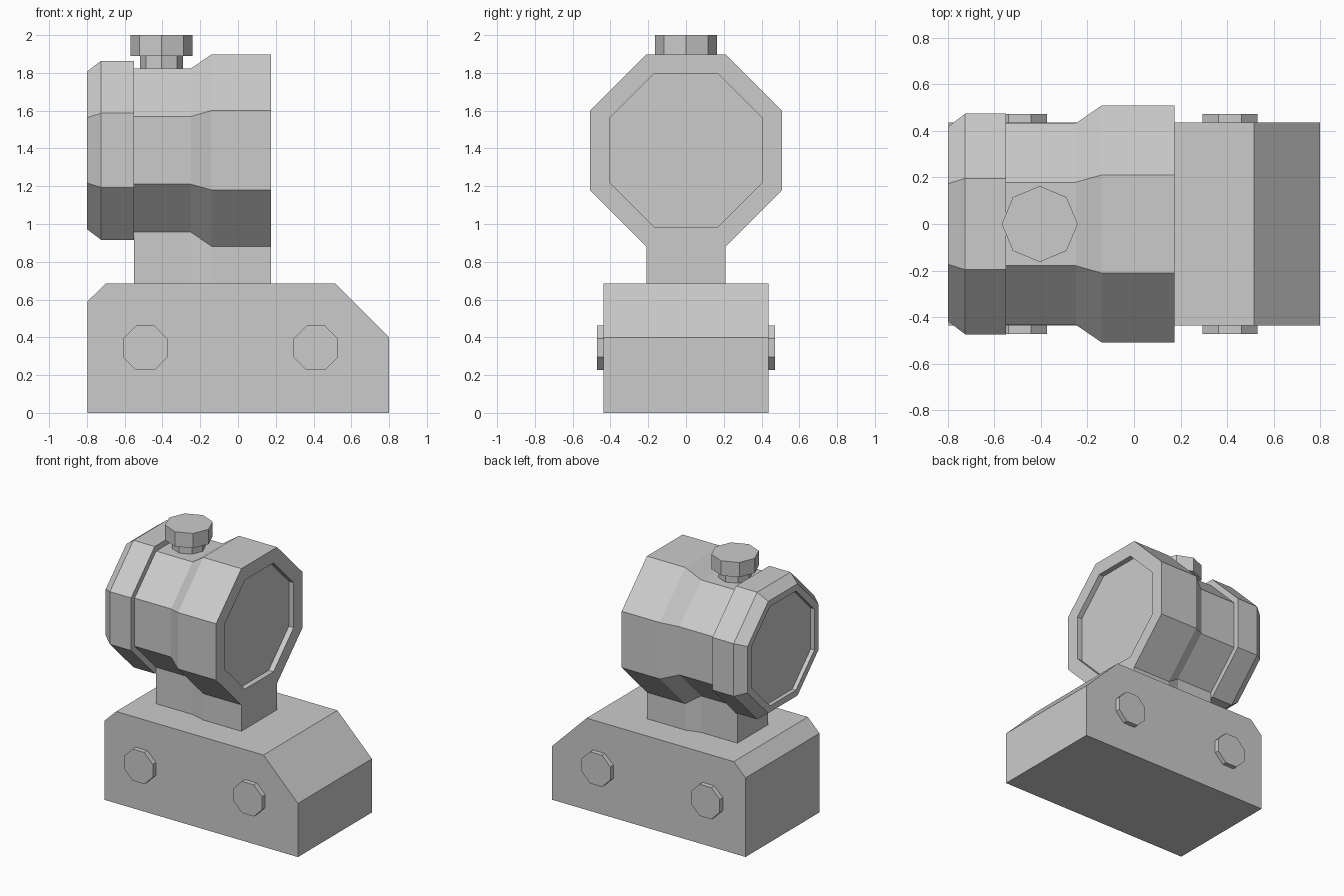
import bpy
import bmesh
import math

cube = bpy.data.objects.get("Cube")
if cube:
    bpy.data.objects.remove(cube, do_unlink=True)

grey = bpy.data.materials.new("plain_grey")
grey.use_nodes = True
grey.diffuse_color = (0.6, 0.6, 0.6, 1)
grey.node_tree.nodes["Principled BSDF"].inputs["Base Color"].default_value = grey.diffuse_color

SIDES = 8
FLAT = math.cos(math.pi / SIDES)  # flat distance / corner radius


def loft(name, rings, cap_end=True):
    """Join matching loops of points into a flat-faced solid."""
    bm = bmesh.new()
    loops = [[bm.verts.new(p) for p in ring] for ring in rings]
    for a, b in zip(loops, loops[1:]):
        for i in range(len(a)):
            j = (i + 1) % len(a)
            bm.faces.new((a[i], a[j], b[j], b[i]))
    bm.faces.new(loops[0])
    if cap_end:
        bm.faces.new(loops[-1])
    bmesh.ops.recalc_face_normals(bm, faces=bm.faces)
    mesh = bpy.data.meshes.new(name)
    bm.to_mesh(mesh)
    bm.free()
    mesh.materials.append(grey)
    obj = bpy.data.objects.new(name, mesh)
    bpy.context.collection.objects.link(obj)
    return obj


def octagon(radius, turn=0.5):
    """Corner pairs; half a step of turn puts flats on the axes."""
    angles = [(i + turn) * math.tau / SIDES for i in range(SIDES)]
    return [(radius * math.cos(a), radius * math.sin(a)) for a in angles]


# Base block with sloped ends
outline = [(-0.797, 0), (0.8, 0), (0.8, 0.4), (0.515, 0.685), (-0.7, 0.685), (-0.797, 0.59)]
loft("base", [[(x, y, z) for x, z in outline] for y in (-0.436, 0.436)])

# Sight tube: (position along x, flat distance), with a recessed lens at each end
AXIS_Z = 1.39
tube = [(-0.77, 0.37), (-0.8, 0.37), (-0.8, 0.417), (-0.725, 0.474), (-0.55, 0.474),
        (-0.55, 0.433), (-0.25, 0.433), (-0.14, 0.508), (0.175, 0.508),
        (0.175, 0.406), (0.135, 0.406)]
loft("sight_tube", [[(x, y, z + AXIS_Z) for y, z in octagon(d / FLAT)] for x, d in tube])

# Neck follows the underside of the tube
stations = [(-0.55, 0.433), (-0.25, 0.433), (-0.14, 0.508), (0.175, 0.508)]
slope = math.tan(math.pi / SIDES)
right = [(x, -d * slope, AXIS_Z - d) for x, d in stations]
plan = right + [(x, -y, z) for x, y, z in reversed(right)]
loft("neck", [[(x, y, 0.685) for x, y, z in plan], plan], cap_end=False)

# Side bolts
for side, y in (("right", -1), ("left", 1)):
    for place, bx in (("rear", -0.491), ("front", 0.412)):
        shape = octagon(0.118 / FLAT)
        loft(f"{side}_{place}_bolt",
             [[(bx + u, y * depth, 0.344 + v) for u, v in shape] for depth in (0.42, 0.472)])

# Adjustment knob on top
for name, radius, low, high in (("knob_stem", 0.115, 1.81, 1.895), ("knob_cap", 0.163, 1.89, 2.0)):
    loft(name, [[(u - 0.405, v, z) for u, v in octagon(radius, 0)] for z in (low, high)])
